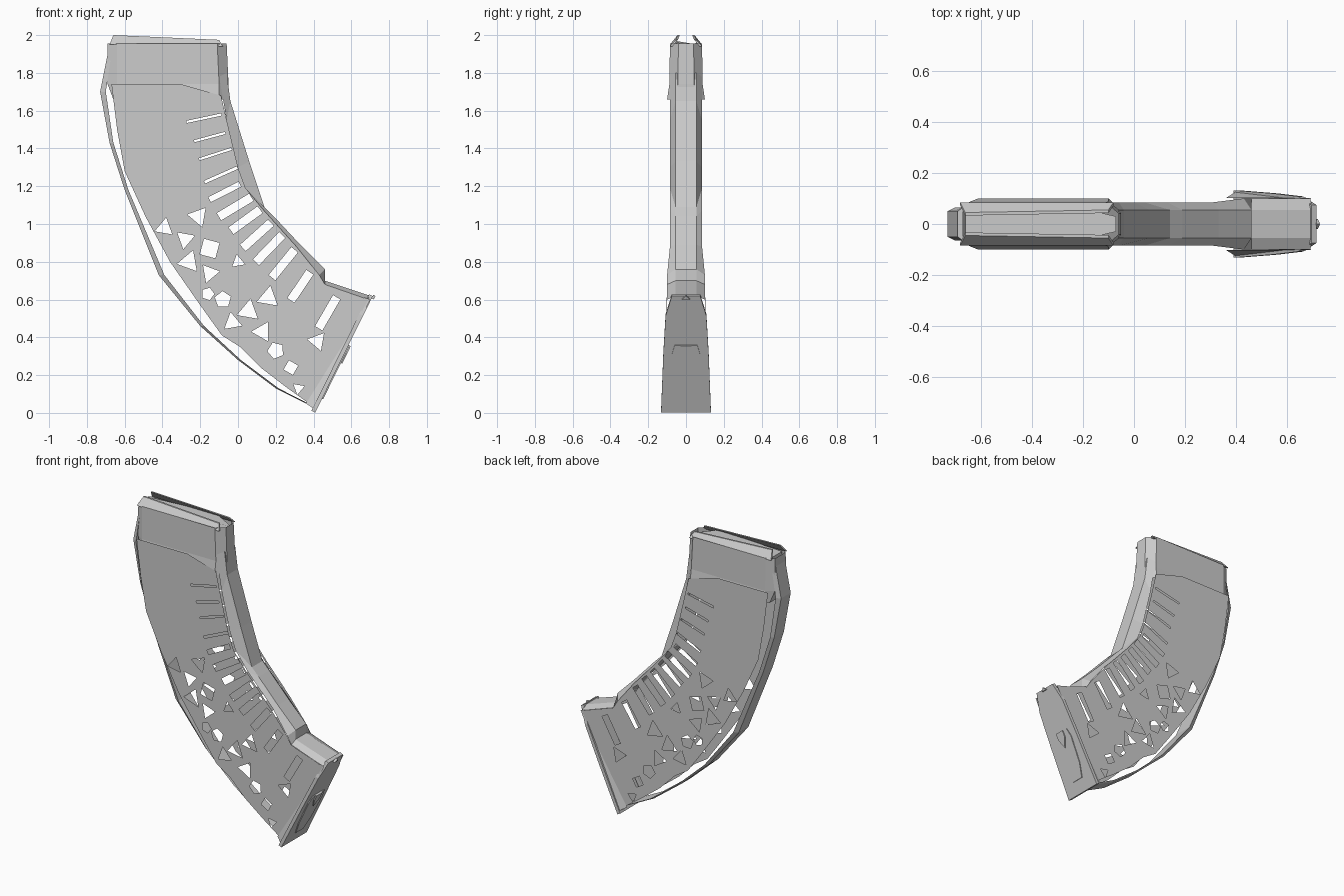
import bpy, bmesh, math
from mathutils import Vector

if "Cube" in bpy.data.objects:
    bpy.data.objects.remove(bpy.data.objects["Cube"])


def mesh_object(name, verts, faces):
    me = bpy.data.meshes.new(name)
    me.from_pydata(verts, [], faces)
    bm = bmesh.new()
    bm.from_mesh(me)
    bmesh.ops.recalc_face_normals(bm, faces=bm.faces)
    bm.to_mesh(me)
    bm.free()
    ob = bpy.data.objects.new(name, me)
    bpy.context.collection.objects.link(ob)
    return ob


def loft(name, rows, closed=False, caps=False):
    n = len(rows[0])
    faces = [(i * n + j, i * n + (j + 1) % n, (i + 1) * n + (j + 1) % n, (i + 1) * n + j)
             for i in range(len(rows) - 1) for j in range(n if closed else n - 1)]
    if caps:
        faces += [tuple(range(n)), tuple(range((len(rows) - 1) * n, len(rows) * n))]
    return mesh_object(name, [p for r in rows for p in r], faces)


def prism(name, pts, offset):
    return loft(name, [pts, [Vector(p) + Vector(offset) for p in pts]], True, True)


def flat_panel(name, loops, y):
    cu = bpy.data.curves.new(name, 'CURVE')
    cu.dimensions = '2D'
    cu.fill_mode = 'BOTH'
    for pts in loops:
        sp = cu.splines.new('POLY')
        sp.points.add(len(pts) - 1)
        for p, (x, z) in zip(sp.points, pts):
            p.co = (x, z, 0, 1)
        sp.use_cyclic_u = True
    tmp = bpy.data.objects.new(name + "_curve", cu)
    bpy.context.collection.objects.link(tmp)
    bpy.context.view_layer.update()
    me = bpy.data.meshes.new_from_object(tmp.evaluated_get(bpy.context.evaluated_depsgraph_get()))
    bpy.data.objects.remove(tmp)
    if y > 0:
        me.flip_normals()
    ob = bpy.data.objects.new(name, me)
    bpy.context.collection.objects.link(ob)
    ob.rotation_euler.x = math.pi / 2
    ob.location.y = y


def slot(x, z, angle, length, width):
    c, s = math.cos(math.radians(angle)), math.sin(math.radians(angle))
    return [(x + u * c - v * s, z + u * s + v * c) for u, v in
            ((-length / 2, -width / 2), (length / 2, -width / 2),
             (length / 2, width / 2), (-length / 2, width / 2))]


def chip(x, z, r, sides, turn):
    return [(x + r * math.cos(math.radians(turn) + k * math.tau / sides),
             z + r * math.sin(math.radians(turn) + k * math.tau / sides)) for k in range(sides)]


# Curved side panels with cooling slots and open facets
outer_edge = [(-.67, 1.74), (-.64, 1.5), (-.6, 1.28), (-.49, 1.04), (-.36, .8), (-.2, .57),
              (-.085, .41), (.01, .35), (.12, .24), (.25, .14), (.39, .04)]
inner_edge = [(.69, .6), (.46, .68), (.43, .73), (.31, .88), (.13, 1.08), (.04, 1.19),
              (0, 1.3), (-.06, 1.55), (-.09, 1.68), (-.3, 1.74)]
slots = [(-.18, 1.56, 12, .19, .012), (-.15, 1.46, 15, .17, .012), (-.12, 1.37, 18, .18, .012),
         (-.09, 1.26, 24, .19, .015), (-.07, 1.17, 27, .18, .03), (-.015, 1.09, 31, .2, .045),
         (.04, 1.02, 36, .19, .045), (.1, .94, 42, .2, .045), (.165, .87, 46, .2, .045),
         (.24, .79, 51, .19, .045), (.33, .67, 56, .18, .045), (.475, .53, 60, .19, .045)]
chips = [(-.39, .98, .055, 3, 80), (-.28, .92, .055, 3, 20), (-.21, 1.04, .06, 3, 50),
         (-.26, .8, .065, 3, 70), (-.15, .87, .06, 4, 30), (-.15, .74, .055, 3, 10),
         (-.16, .63, .035, 5, 0), (-.08, .6, .045, 5, 20), (-.03, .48, .055, 3, 100),
         (.055, .54, .065, 3, 200), (.13, .43, .06, 3, 60), (.16, .61, .065, 3, 80),
         (.2, .33, .045, 5, 40), (.28, .24, .04, 4, 15), (.42, .38, .055, 3, 170),
         (.32, .13, .035, 3, 140), (0, .8, .04, 3, 100)]
holes = [slot(*s) for s in slots] + [chip(*c) for c in chips]
for side, y in (("front", -.102), ("back", .102)):
    flat_panel(side + "_side_panel", [outer_edge + inner_edge] + holes, y)

# Inner curve rib with narrow sloping sides
rib = [((-.06, 1.8), (-.1, 1.78)), ((-.04, 1.65), (-.06, 1.55)), ((.06, 1.33), (0, 1.3)),
       ((.14, 1.09), (.04, 1.19)), ((.19, 1.04), (.13, 1.07)), ((.33, .89), (.31, .88)),
       ((.46, .76), (.43, .73)), ((.46, .7), (.46, .68)), ((.7, .62), (.69, .6))]
side_y = [.085] * 6 + [.1] * 3
loft("inner_rib", [[(b[0], -w, b[1]), (a[0], -.055, a[1]), (a[0], .055, a[1]),
                    (b[0], w, b[1])] for (a, b), w in zip(rib, side_y)])

# Outer spine standing slightly off the panels
spine = [(-.69, 1.9, .02), (-.73, 1.7, .03), (-.68, 1.43, .02), (-.6, 1.18, .02), (-.42, .73, .03),
         (-.2, .46, .02), (0, .28, .015), (.2, .13, .015), (.4, .03, .01)]
loft("outer_spine", [[(x, -.05, z), (x, .05, z), (x + t, .065, z), (x + t, -.065, z)]
                     for x, z, t in spine], True, True)

# Top block: chamfered wall ring, flaring to the panels
def ring(x0, x1, y, z):
    e = .05
    return [(x0, -y + .03, z), (x0 + e, -y, z), (x1 - e, -y, z), (x1, -y + .045, z),
            (x1, y - .045, z), (x1 - e, y, z), (x0 + e, y, z), (x0, y - .03, z)]


loft("top_block", [ring(-.66, -.05, .1, 1.66), ring(-.69, -.05, .088, 1.74),
                   ring(-.69, -.06, .085, 1.955)], True)

# Feed lips and follower in the opening
for side, s in (("front", -1), ("back", 1)):
    prism(side + "_feed_lip", [(-.68, s * .085, 1.95), (-.08, s * .085, 1.94),
                               (-.1, s * .055, 1.975), (-.66, s * .045, 2.0)], (0, -s * .012, 0))
prism("follower", [(-.66, -.06, 1.95), (-.2, -.06, 1.97), (-.07, -.03, 1.93),
                   (-.07, .03, 1.93), (-.2, .06, 1.97), (-.66, .06, 1.95)], (0, 0, -.03))

# Base plate across the tilted lower end
low, high = Vector((.405, 0, .003)), Vector((.71, 0, .62))
along = high - low
out = Vector((along.z, 0, -along.x)).normalized()


def base_pts(shape, lift):
    return [low + along * t + Vector((0, y, 0)) + out * lift for t, y in shape]


half = [(0, .132), (.5, .12), (.83, .108), (1, .075)]
prism("base_plate", base_pts(half + [(t, -y) for t, y in reversed(half)], -.018), out * .022)
half = [(.12, .04), (.25, .065), (.5, .075), (.58, .06)]
prism("base_pad", base_pts(half + [(t, -y) for t, y in reversed(half)], 0), out * .01)
prism("base_button", base_pts([(.43, 0), (.52, .03), (.58, .03), (.58, -.03), (.52, -.03)], .005),
      out * .012)
prism("base_nub", base_pts([(.98, .02), (1.01, 0), (.98, -.02)], .003), out * .014)

# Front and rear skirts flaring from panel to base plate
for side, s in (("front", -1), ("back", 1)):
    loft(side + "_base_skirt", [[(.36, s * .102, .05), (.67, s * .102, .61)],
                                [(.405, s * .13, .02), (.7, s * .1, .6)]])
